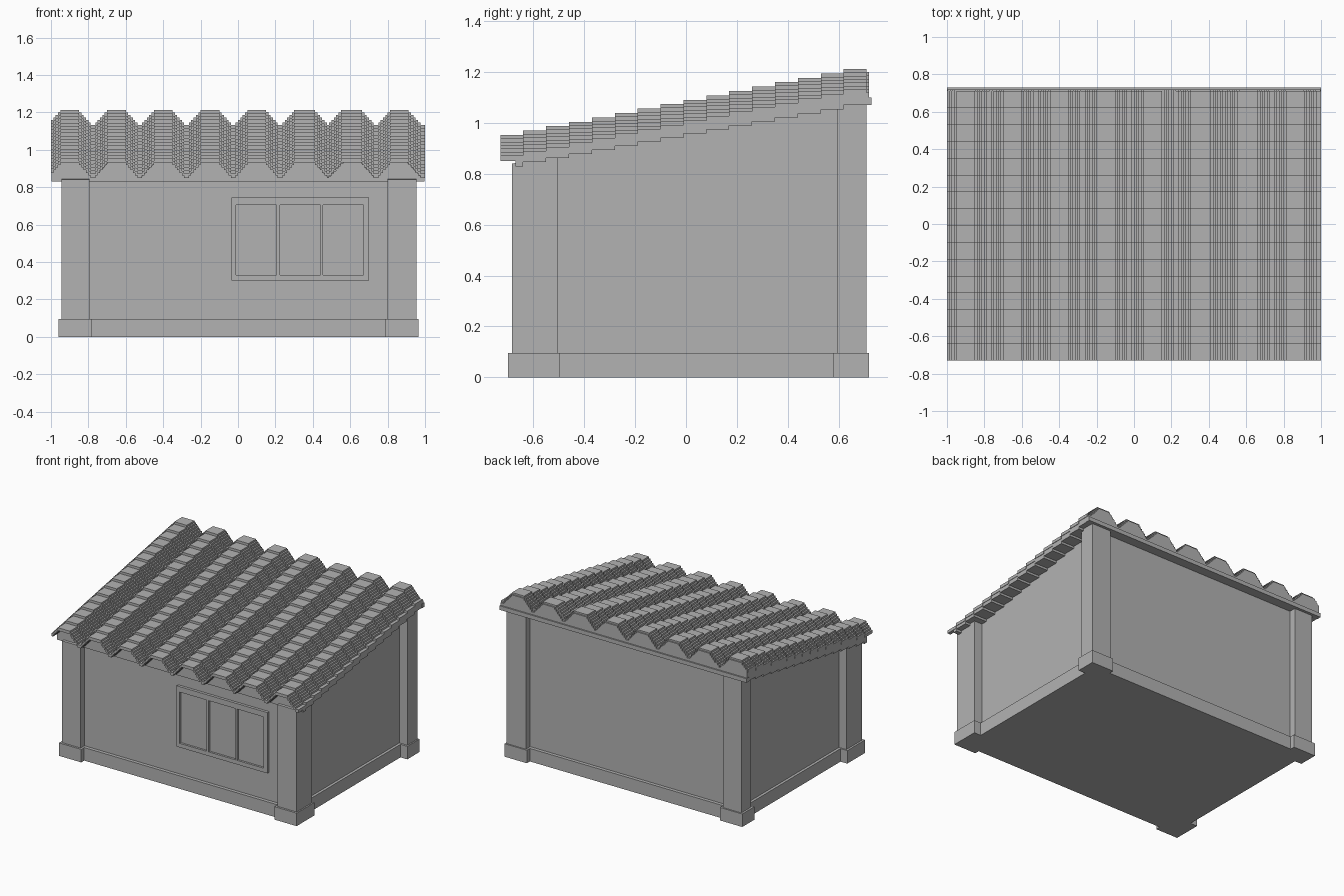
import bpy
import bmesh
from mathutils import Vector

cube = bpy.data.objects.get("Cube")
if cube:
    bpy.data.objects.remove(cube, do_unlink=True)

grey = bpy.data.materials.new("plain grey")
grey.use_nodes = True
grey.diffuse_color = (0.45, 0.45, 0.45, 1)
grey.node_tree.nodes["Principled BSDF"].inputs["Base Color"].default_value = (0.45, 0.45, 0.45, 1)


def prism(bm, outline, offset):
    """Extrude a closed outline of 3D points along an offset vector."""
    face = bm.faces.new([bm.verts.new(p) for p in outline])
    out = bmesh.ops.extrude_face_region(bm, geom=[face], use_keep_orig=True)
    verts = [v for v in out["geom"] if isinstance(v, bmesh.types.BMVert)]
    bmesh.ops.translate(bm, verts=verts, vec=Vector(offset))


def box(bm, x, y, z):
    prism(bm, [(x[0], y[0], z[0]), (x[1], y[0], z[0]),
               (x[1], y[1], z[0]), (x[0], y[1], z[0])], (0, 0, z[1] - z[0]))


def finish(bm, name):
    bmesh.ops.recalc_face_normals(bm, faces=bm.faces)
    mesh = bpy.data.meshes.new(name)
    bm.to_mesh(mesh)
    bm.free()
    mesh.materials.append(grey)
    obj = bpy.data.objects.new(name, mesh)
    bpy.context.collection.objects.link(obj)
    return obj


def under_roof(y):
    """Height of the wall tops, hidden just inside the stepped roof slab."""
    return 0.84 + 0.178 * (y + 0.685)


def sloped_block(bm, x, y):
    prism(bm, [(x[0], y[0], 0.01), (x[0], y[1], 0.01),
               (x[0], y[1], under_roof(y[1])), (x[0], y[0], under_roof(y[0]))],
          (x[1] - x[0], 0, 0))


# Walls and corner piers with a sloping top
bm = bmesh.new()
sloped_block(bm, (-0.885, 0.89), (-0.64, 0.66))
finish(bm, "walls")

for side, px, bx in (("right", (-0.945, -0.795), (-0.96, -0.78)),
                     ("left", (0.8, 0.955), (0.785, 0.965))):
    for end, py, by in (("front", (-0.685, -0.505), (-0.7, -0.495)),
                        ("back", (0.595, 0.71), (0.58, 0.72))):
        bm = bmesh.new()
        sloped_block(bm, px, py)
        finish(bm, f"{end}_{side}_pier")
        bm = bmesh.new()
        box(bm, bx, by, (0, 0.095))
        finish(bm, f"{end}_{side}_pier_base")

# Plinth between the pier bases
bm = bmesh.new()
box(bm, (-0.905, 0.91), (-0.665, 0.685), (0, 0.095))
finish(bm, "plinth")

# Three-pane window: raised frame bars over a thin pane sheet
bm = bmesh.new()
for bar in ((-0.035, -0.01), (0.205, 0.225), (0.44, 0.455), (0.67, 0.7)):
    box(bm, bar, (-0.66, -0.635), (0.3, 0.745))
for rail in ((0.3, 0.33), (0.705, 0.745)):
    box(bm, (-0.035, 0.7), (-0.66, -0.635), rail)
finish(bm, "window_frame")
bm = bmesh.new()
box(bm, (-0.03, 0.69), (-0.645, -0.637), (0.31, 0.73))
finish(bm, "window_panes")

# Corrugated roof profile: flat ridges with finely stepped flanks
CELL, PITCH, FIRST = 0.0125, 0.252, -0.904
STEPS, RUN, RISE = 16, 0.09, 0.0173


def drop(x):
    nearest = FIRST + PITCH * min(7, max(0, round((x - FIRST) / PITCH)))
    level = round((abs(x - nearest) - 0.052) / CELL + 0.5)
    return 0.0135 * min(6, max(0, level))


def profile(half, z):
    """Stepped top line from -half to +half, as (x, z) corners."""
    count = round(2 * half / CELL)
    width = 2 * half / count
    heights = [z - drop(-half + (i + 0.5) * width) for i in range(count)]
    pts = [(-half, heights[0])]
    for i in range(1, count):
        if heights[i] != heights[i - 1]:
            x = -half + i * width
            pts += [(x, heights[i - 1]), (x, heights[i])]
    return pts + [(half, heights[-1])]


sheet, slab = bmesh.new(), bmesh.new()
for i in range(STEPS):
    y0 = -0.73 + RUN * i
    y1 = y0 + RUN
    ridge = 0.953 + RISE * i
    top = profile(1.0, ridge)
    outline = top + [(x, z - 0.022) for x, z in reversed(top)]
    prism(sheet, [(x, y0, z) for x, z in outline], (0, y1 - y0, 0))
    # Solid slab filling the corrugations from below
    start = max(y0, -0.67)
    stop = 0.72 if i == STEPS - 1 else y1
    base = 0.83 + 0.016 * i
    fill = profile(0.997, ridge - 0.012) + [(0.997, base), (-0.997, base)]
    prism(slab, [(x, start, z) for x, z in fill], (0, stop - start, 0))
finish(sheet, "roof_sheet")
finish(slab, "roof_slab")

# Ledge along the high back edge
bm = bmesh.new()
box(bm, (-1, 1), (0.7, 0.73), (1.07, 1.1))
finish(bm, "back_ledge")
